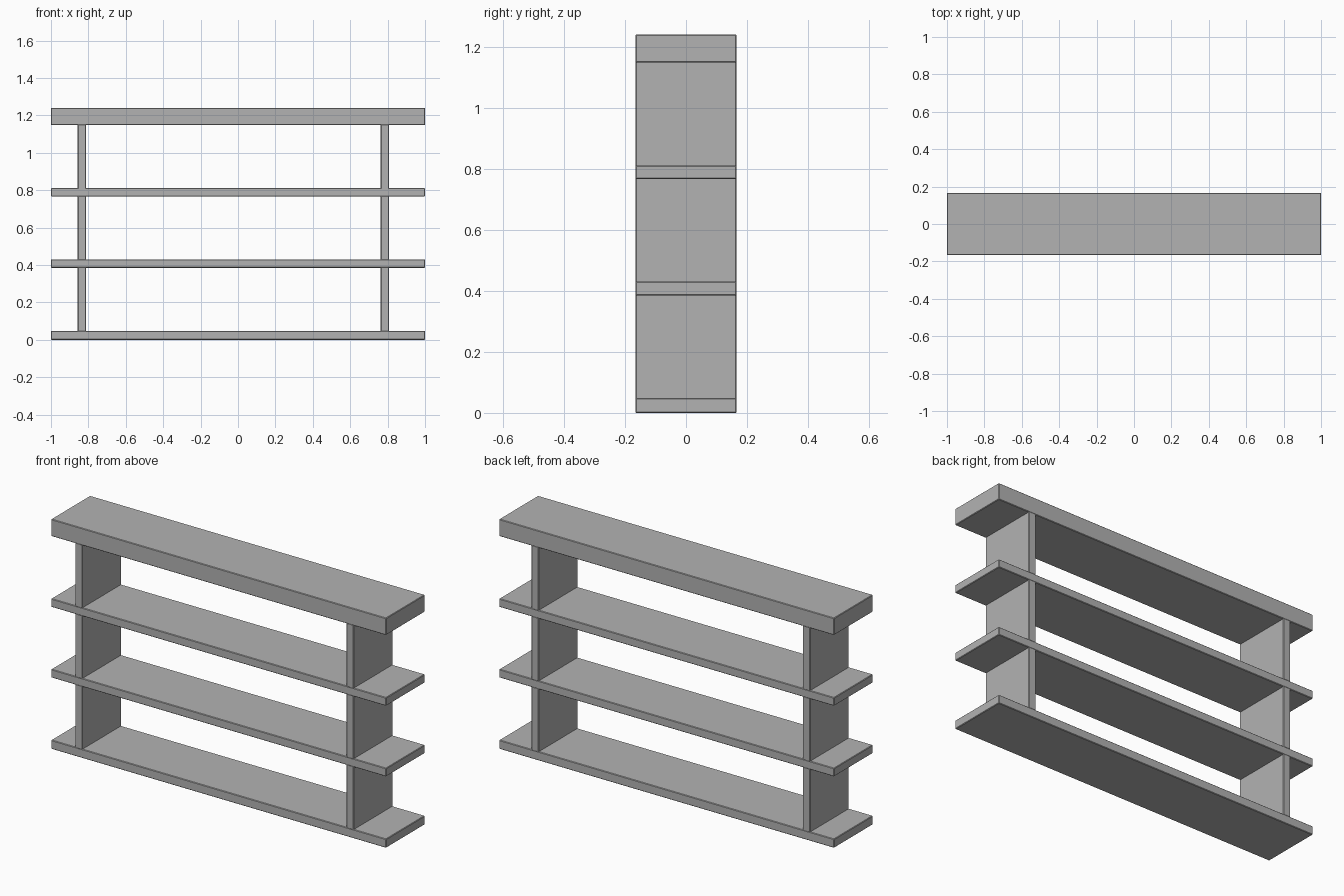
import bpy

cube = bpy.data.objects.get("Cube")
if cube:
    bpy.data.objects.remove(cube, do_unlink=True)

# Single plain grey finish
grey = bpy.data.materials.new("plain_grey")
grey.use_nodes = True
colour = (0.45, 0.45, 0.45, 1)
grey.diffuse_color = colour
grey.node_tree.nodes["Principled BSDF"].inputs["Base Color"].default_value = colour

DEPTH = 0.332
BOARD = 0.045


def board(name, x0, x1, z0, z1):
    """Full-depth board with slightly eased edges."""
    bpy.ops.mesh.primitive_cube_add(size=1, location=((x0 + x1) / 2, 0, (z0 + z1) / 2))
    obj = bpy.context.object
    obj.name = name
    obj.dimensions = (x1 - x0, DEPTH, z1 - z0)
    bpy.ops.object.transform_apply(location=False, rotation=False, scale=True)
    obj.data.materials.append(grey)
    bevel = obj.modifiers.new("eased_edges", "BEVEL")
    bevel.width = 0.003
    bevel.segments = 1
    return obj


# Shelves and thick top
levels = {"bottom_shelf": 0.003, "lower_shelf": 0.385, "upper_shelf": 0.766}
for name, z in levels.items():
    board(name, -1, 1, z if z > 0.1 else 0, z + BOARD)
board("top_slab", -1, 1, 1.148, 1.24)

# Uprights between each pair of levels, set in from the ends
starts = list(levels.values())
ends = starts[1:] + [1.148]
for side, x in (("right", -0.857), ("left", 0.763)):
    for tier, low, high in zip(("bottom", "middle", "top"), starts, ends):
        board(f"{side}_{tier}_upright", x, x + 0.044, low + BOARD - 0.004, high + 0.004)
